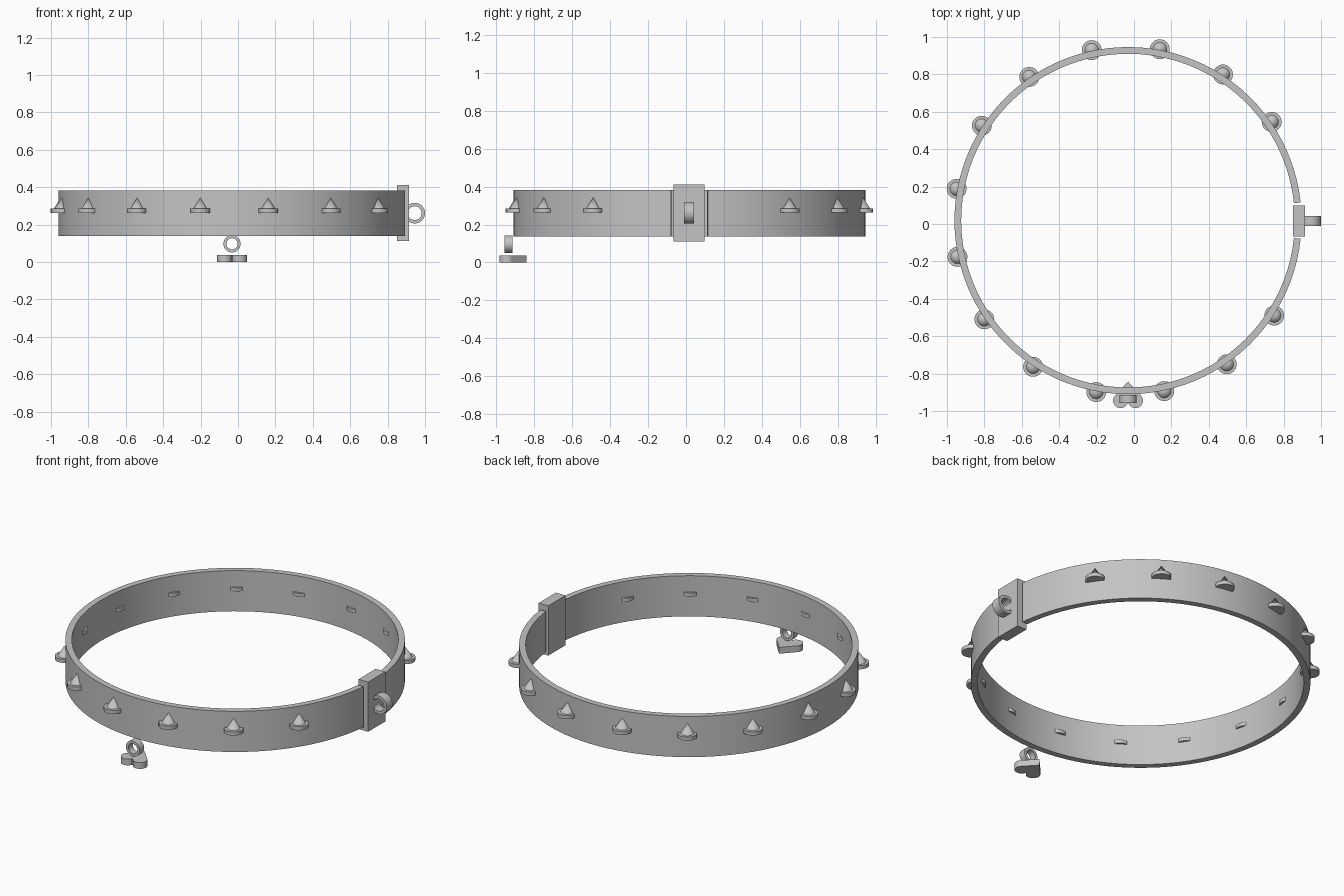
import bpy, bmesh, math
from mathutils import Matrix, Vector

cube = bpy.data.objects.get("Cube")
if cube:
    bpy.data.objects.remove(cube, do_unlink=True)

CENTER = Vector((-0.032, 0.018, 0))

metal = bpy.data.materials.new("grey_metal")
metal.use_nodes = True
metal.diffuse_color = (0.55, 0.55, 0.55, 1)
metal.node_tree.nodes["Principled BSDF"].inputs["Base Color"].default_value = metal.diffuse_color


def finish(bm, name, smooth=True):
    bmesh.ops.recalc_face_normals(bm, faces=bm.faces)
    mesh = bpy.data.meshes.new(name)
    bm.to_mesh(mesh)
    bm.free()
    mesh.materials.append(metal)
    ob = bpy.data.objects.new(name, mesh)
    bpy.context.collection.objects.link(ob)
    if smooth:
        bpy.ops.object.select_all(action='DESELECT')
        ob.select_set(True)
        bpy.context.view_layer.objects.active = ob
        bpy.ops.object.shade_smooth_by_angle(angle=math.radians(35))
    return ob


def sweep(name, r_in, r_out, low, high, start, end, steps, matrix):
    """Rectangular section swept about z; a full turn closes on itself."""
    bm = bmesh.new()
    closed = end - start >= 360
    section = [(r_in, low), (r_out, low), (r_out, high), (r_in, high)]
    rows = []
    for i in range(steps if closed else steps + 1):
        a = math.radians(start + (end - start) * i / steps)
        rows.append([bm.verts.new(matrix @ Vector((r * math.cos(a), r * math.sin(a), z)))
                     for r, z in section])
    pairs = list(zip(rows, rows[1:]))
    if closed:
        pairs.append((rows[-1], rows[0]))
    else:
        bm.faces.new(rows[0])
        bm.faces.new(rows[-1])
    for a, b in pairs:
        for j in range(4):
            k = (j + 1) % 4
            bm.faces.new((a[j], a[k], b[k], b[j]))
    return finish(bm, name)


def small_ring(name, x, y, z, r_in, r_out, width):
    turn = Matrix.Translation((x, y, z)) @ Matrix.Rotation(math.pi / 2, 4, 'X')
    sweep(name, r_in, r_out, -width / 2, width / 2, 0, 360, 32, turn)


def cone(bm, pos, r1, r2, depth):
    bmesh.ops.create_cone(bm, cap_ends=True, segments=32, radius1=r1, radius2=r2,
                          depth=depth, matrix=Matrix.Translation(pos))


# Open collar band, with a gap behind the clasp
sweep("collar_band", 0.892, 0.928, 0.138, 0.383, 6, 354, 96, Matrix.Translation(CENTER))

# Upright studs: a flat disc with a cone on top
for i in range(14):
    a = math.radians(34.5 + 22.5 * i)
    pos = CENTER + Vector((math.cos(a), math.sin(a), 0)) * 0.932
    bm = bmesh.new()
    cone(bm, pos + Vector((0, 0, 0.274)), 0.053, 0.053, 0.022)
    cone(bm, pos + Vector((0, 0, 0.3125)), 0.038, 0, 0.06)
    finish(bm, f"stud_{i + 1}")

# Clasp block and its ring
bm = bmesh.new()
bmesh.ops.create_cube(bm, size=1, matrix=Matrix.Translation((0.882, 0.016, 0.262))
                      @ Matrix.Diagonal((0.064, 0.164, 0.3, 1)))
finish(bm, "clasp_block", False)
small_ring("clasp_ring", 0.945, 0.016, 0.261, 0.037, 0.055, 0.055)

# Hanging ring
small_ring("tag_ring", CENTER.x, -0.935, 0.097, 0.03, 0.046, 0.042)

# Heart tag: two round lobes and a pointed wedge
for side, label in ((-1, "right"), (1, "left")):
    bm = bmesh.new()
    cone(bm, (CENTER.x + side * 0.04, -0.944, 0.019), 0.04, 0.04, 0.038)
    finish(bm, f"tag_lobe_{label}")
bm = bmesh.new()
outline = [(-0.072, -0.92), (0, -0.96), (0.072, -0.92), (0, -0.842)]
base = bm.faces.new([bm.verts.new((CENTER.x + x, y, 0)) for x, y in outline])
top = bmesh.ops.extrude_face_region(bm, geom=[base])["geom"]
bmesh.ops.translate(bm, vec=(0, 0, 0.038),
                    verts=[v for v in top if isinstance(v, bmesh.types.BMVert)])
finish(bm, "tag_point", False)
